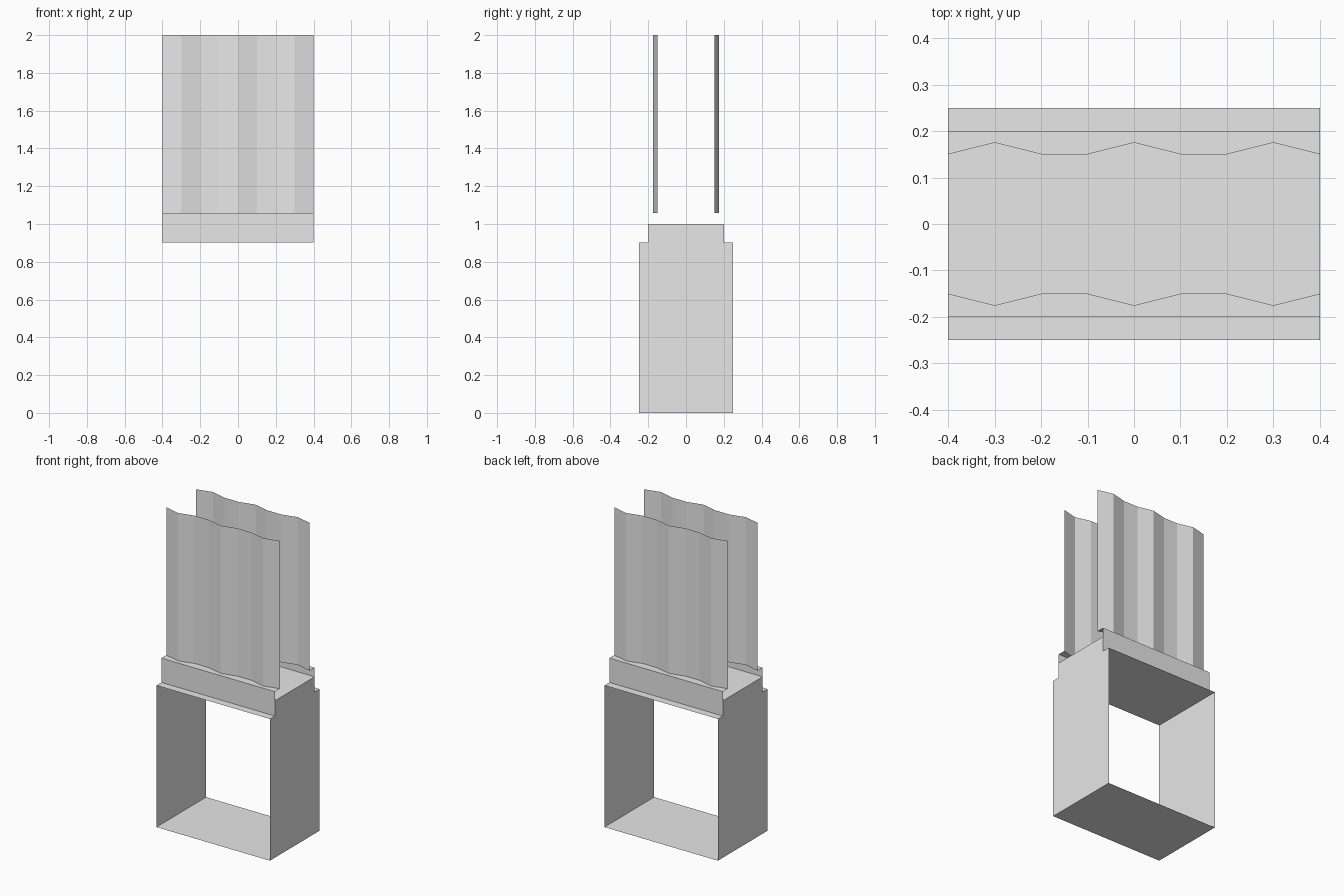
import bpy

if "Cube" in bpy.data.objects:
    bpy.data.objects.remove(bpy.data.objects["Cube"])

W = 0.4                      # half width along x
FLOOR, DECK, CAP, RIM, TOP = 0.0, 0.903, 1.0, 1.058, 2.0

grey = bpy.data.materials.new("light_grey")
grey.diffuse_color = (0.8, 0.8, 0.8, 1)
grey.use_nodes = True
grey.node_tree.nodes["Principled BSDF"].inputs["Base Color"].default_value = grey.diffuse_color


def make(name, verts, faces):
    """Mesh object in the shared grey material."""
    me = bpy.data.meshes.new(name)
    me.from_pydata(verts, [], faces)
    me.materials.append(grey)
    ob = bpy.data.objects.new(name, me)
    bpy.context.collection.objects.link(ob)
    return ob


def plate(name, depth, z, up=True):
    """Horizontal sheet, facing up or down."""
    v = [(-W, -depth, z), (W, -depth, z), (W, depth, z), (-W, depth, z)]
    return make(name, v, [(0, 1, 2, 3) if up else (3, 2, 1, 0)])


def strip(name, a, b, flip):
    """Sheet between two matching rows of points."""
    n = len(a)
    faces = [(i, i + 1, n + i + 1, n + i) for i in range(n - 1)]
    if flip:
        faces = [f[::-1] for f in faces]
    return make(name, a + b, faces)


# Open box: base, deck and raised cap
plate("base", 0.25, FLOOR, up=False)
plate("deck", 0.25, DECK)
plate("raised_cap", 0.2, CAP)

# Stepped end panels
outline = [(-0.25, FLOOR), (0.25, FLOOR), (0.25, DECK), (0.2, DECK),
           (0.2, CAP), (-0.2, CAP), (-0.2, DECK), (-0.25, DECK)]
for side, x in (("left", -W), ("right", W)):
    order = range(8) if x > 0 else reversed(range(8))
    make(side + "_end_panel", [(x, y, z) for y, z in outline], [tuple(order)])

# Collar wall, rim ledge and folded sheet, front and back
wave = [0.15, 0.175, 0.15, 0.15, 0.175, 0.15, 0.15, 0.175, 0.15]
xs = [-W + 0.1 * i for i in range(9)]
for side, s in (("front", -1), ("back", 1)):
    def row(ys, z):
        return [(x, s * y, z) for x, y in zip(xs, ys)]
    flat = [0.2] * 9
    ends = [(-W, s * 0.2), (W, s * 0.2)]
    strip(side + "_collar", [(x, y, DECK) for x, y in ends],
          [(x, y, RIM) for x, y in ends], s > 0)
    strip(side + "_rim_ledge", row(flat, RIM), row(wave, RIM), s > 0)
    strip(side + "_folded_sheet", row(wave, RIM), row(wave, TOP), s > 0)
